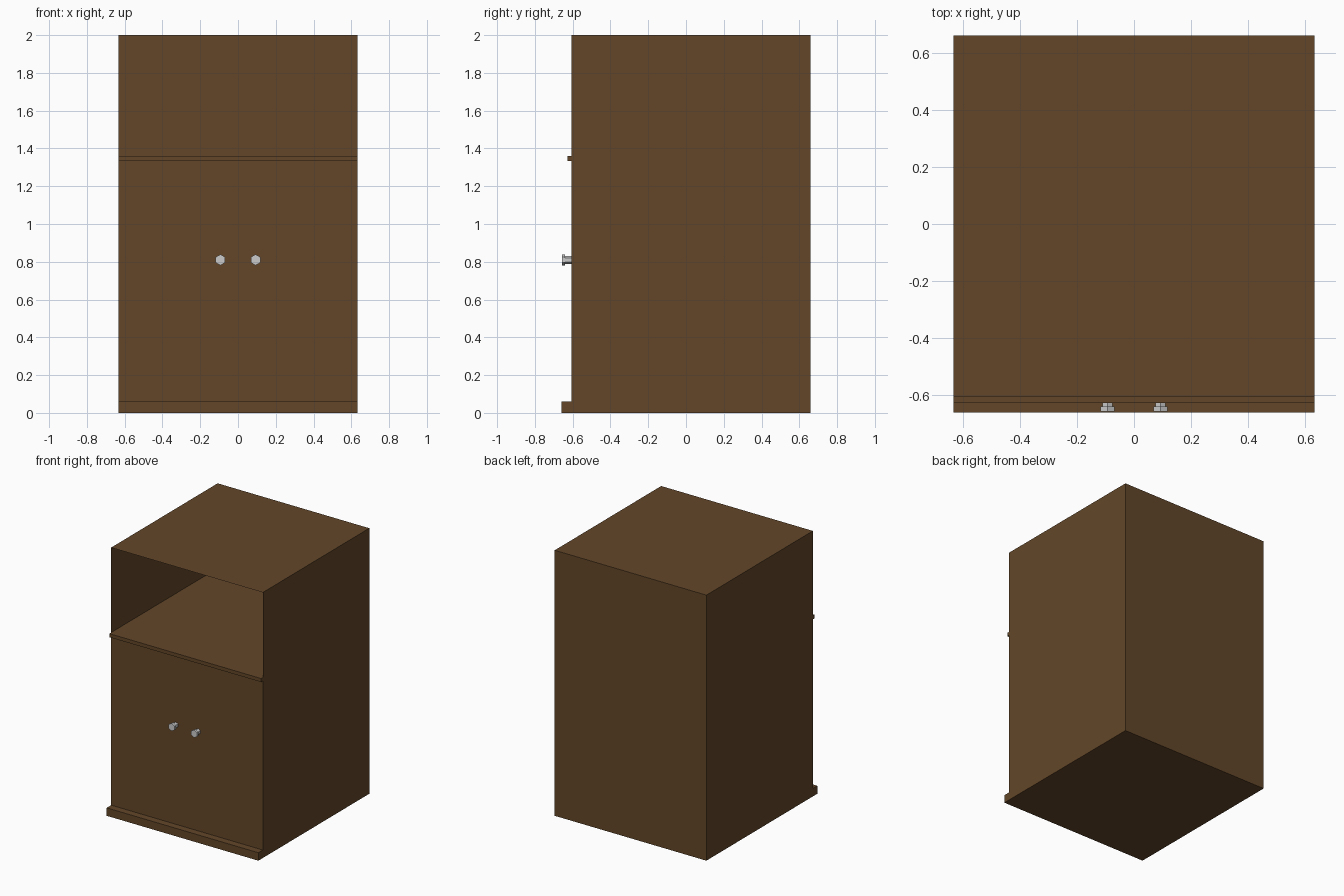
import bpy, bmesh, math
from mathutils import Matrix

if "Cube" in bpy.data.objects:
    bpy.data.objects.remove(bpy.data.objects["Cube"])

HALF_W = 0.632
BACK, FRONT = 0.66, -0.607
SHELF_Z = 1.36

wood = bpy.data.materials.new("brown_wood")
wood.diffuse_color = (0.125, 0.062, 0.022, 1)
wood.use_nodes = True
wood.node_tree.nodes["Principled BSDF"].inputs["Base Color"].default_value = wood.diffuse_color


def add_object(name, bm, material=None):
    mesh = bpy.data.meshes.new(name)
    bm.to_mesh(mesh)
    bm.free()
    obj = bpy.data.objects.new(name, mesh)
    bpy.context.collection.objects.link(obj)
    if material:
        mesh.materials.append(material)
    return obj


# Cabinet shell: side outline (y, z) with plinth lip and shelf trim, swept across the width
outline = [(BACK, 0), (BACK, 2), (FRONT, 2), (FRONT, SHELF_Z), (-0.628, SHELF_Z),
           (-0.628, 1.333), (FRONT, 1.333), (FRONT, 0.06), (-0.66, 0.06), (-0.66, 0)]
OPENING = 2  # outline segment left open for the niche
TRIM_TOP = 3  # covered by the shelf
bm = bmesh.new()
left, right = [[bm.verts.new((x, y, z)) for y, z in outline] for x in (-HALF_W, HALF_W)]
bm.faces.new(right)
bm.faces.new(left[::-1])
n = len(outline)
for i in range(n):
    if i not in (OPENING, TRIM_TOP):
        j = (i + 1) % n
        bm.faces.new((left[i], left[j], right[j], right[i]))
add_object("cabinet_shell", bm, wood)

# Niche shelf, running from the trim to the back panel
bm = bmesh.new()
bm.faces.new([bm.verts.new((x, y, SHELF_Z)) for x, y in
              ((-HALF_W, -0.628), (HALF_W, -0.628), (HALF_W, BACK), (-HALF_W, BACK))])
add_object("niche_shelf", bm, wood)


# Hexagonal door knobs: narrow stem and wider head
def add_hex(bm, x, radius, y0, y1):
    place = (Matrix.Translation((x, (y0 + y1) / 2, 0.81))
             @ Matrix.Rotation(math.radians(90), 4, 'X'))
    bmesh.ops.create_cone(bm, cap_ends=True, segments=6, radius1=radius,
                          radius2=radius, depth=y1 - y0, matrix=place)


for side, x in (("left", -0.093), ("right", 0.093)):
    bm = bmesh.new()
    add_hex(bm, x, 0.021, -0.642, FRONT)
    add_hex(bm, x, 0.029, -0.657, -0.640)
    add_object(side + "_door_knob", bm)
